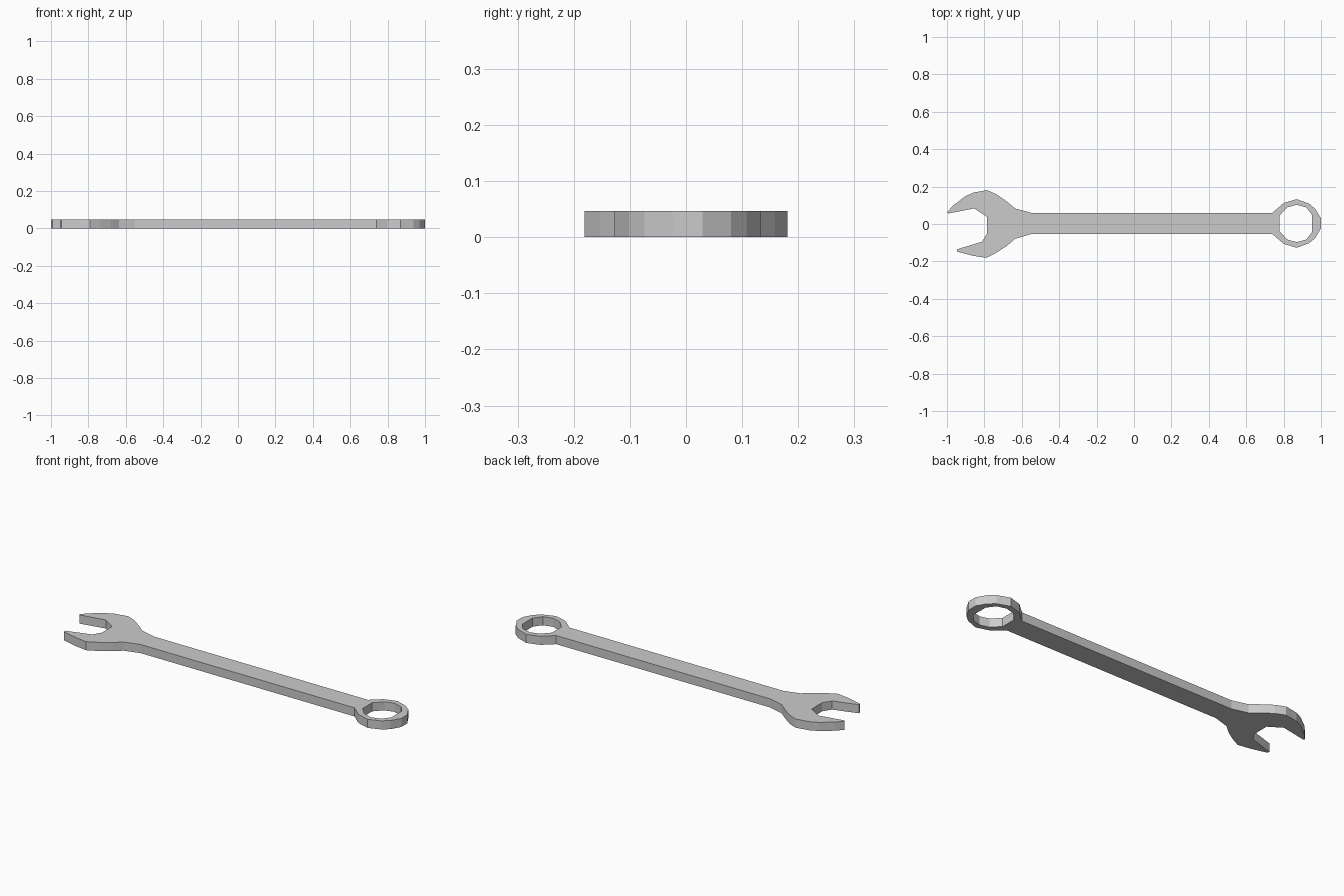
import bpy, bmesh

if "Cube" in bpy.data.objects:
    bpy.data.objects.remove(bpy.data.objects["Cube"])

THICK = 0.047
MID = 0.003  # height of the shaft axis in y


def mirrored(pts):
    """Upper half profile (y relative to the shaft axis) plus its mirror image."""
    up = [(x, MID + y) for x, y in pts]
    return up + [(x, MID - y) for x, y in reversed(pts)]


def plate(name, loops, thick):
    """Flat plate from an outer loop and hole loops, extruded upward."""
    bm = bmesh.new()
    for pts in loops:
        vs = [bm.verts.new((x, y, 0)) for x, y in pts]
        for a, b in zip(vs, vs[1:] + vs[:1]):
            bm.edges.new((a, b))
    bmesh.ops.triangle_fill(bm, edges=bm.edges[:], use_beauty=True)
    ext = bmesh.ops.extrude_face_region(bm, geom=bm.faces[:], use_keep_orig=True)
    top = [v for v in ext["geom"] if isinstance(v, bmesh.types.BMVert)]
    bmesh.ops.translate(bm, verts=top, vec=(0, 0, thick))
    bmesh.ops.recalc_face_normals(bm, faces=bm.faces[:])
    bmesh.ops.dissolve_limit(bm, angle_limit=0.01, verts=bm.verts[:], edges=bm.edges[:])
    me = bpy.data.meshes.new(name)
    bm.to_mesh(me)
    bm.free()
    ob = bpy.data.objects.new(name, me)
    bpy.context.collection.objects.link(ob)
    return ob


# Closed ring end, running on from the shaft
ring = mirrored([(0.74, 0.057), (0.80, 0.109), (0.87, 0.13),
                 (0.937, 0.105), (0.97, 0.077), (1.0, 0.026)])

# Tilted open jaw: lower outside, opening, upper outside
jaw = [(-0.55, -0.054), (-0.635, -0.079), (-0.68, -0.117), (-0.735, -0.153),
       (-0.79, -0.181), (-0.86, -0.17), (-0.945, -0.148),
       (-0.948, -0.136), (-0.813, -0.095), (-0.785, -0.05),
       (-0.785, 0.038), (-0.855, 0.083), (-0.993, 0.056),
       (-1.0, 0.063), (-0.965, 0.1), (-0.905, 0.146), (-0.86, 0.168),
       (-0.785, 0.181), (-0.735, 0.159), (-0.68, 0.12), (-0.635, 0.083),
       (-0.55, 0.06)]

# Faceted hole in the ring
hole = mirrored([(0.777, 0.041), (0.82, 0.086), (0.87, 0.1),
                 (0.921, 0.086), (0.953, 0.044)])

plate("wrench_body", [ring + jaw, hole], THICK)
